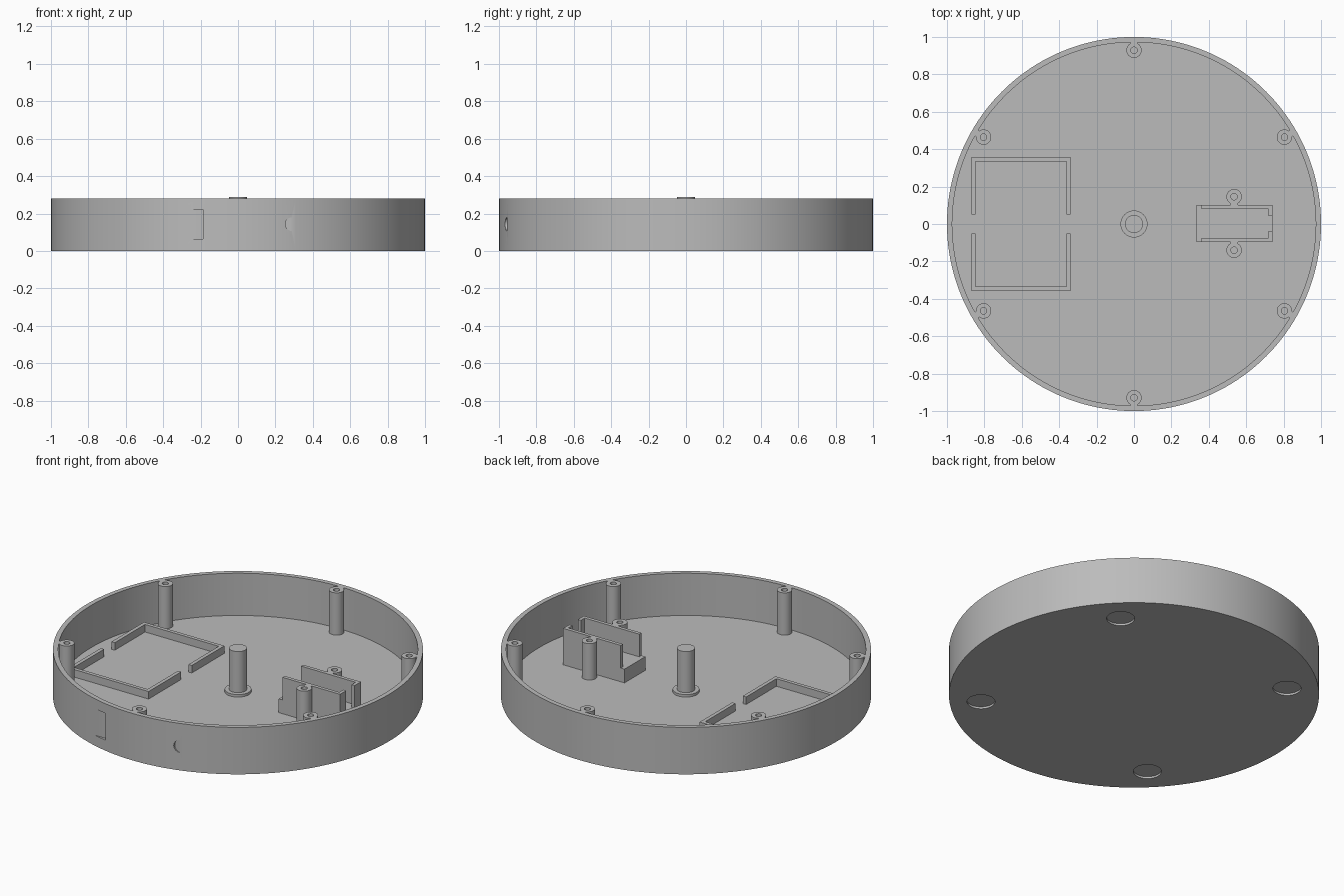
import bpy, bmesh, math
from mathutils import Matrix, Vector

if "Cube" in bpy.data.objects:
    bpy.data.objects.remove(bpy.data.objects["Cube"])

FLOOR, RIM, R_IN = 0.028, 0.28, 0.972

grey = bpy.data.materials.new("plain_grey")
grey.diffuse_color = (0.5, 0.5, 0.5, 1)
grey.use_nodes = True
grey.node_tree.nodes["Principled BSDF"].inputs["Base Color"].default_value = grey.diffuse_color


def finish(name, bm):
    bmesh.ops.recalc_face_normals(bm, faces=bm.faces)
    me = bpy.data.meshes.new(name)
    bm.to_mesh(me)
    bm.free()
    me.materials.append(grey)
    ob = bpy.data.objects.new(name, me)
    bpy.context.collection.objects.link(ob)
    return ob


def smooth(ob):
    bpy.ops.object.select_all(action='DESELECT')
    ob.select_set(True)
    bpy.context.view_layer.objects.active = ob
    bpy.ops.object.shade_smooth_by_angle(angle=math.radians(30))


def lathe(name, profile, segs, loc=(0, 0)):
    """Spin an (r, z) profile round a vertical axis at loc."""
    bm = bmesh.new()
    vs = [bm.verts.new((r, 0, z)) for r, z in profile]
    es = [bm.edges.new(p) for p in zip(vs, vs[1:])]
    bmesh.ops.spin(bm, geom=vs + es, cent=(0, 0, 0), axis=(0, 0, 1),
                   angle=math.tau, steps=segs, use_duplicate=False)
    bmesh.ops.remove_doubles(bm, verts=bm.verts, dist=1e-5)
    bmesh.ops.translate(bm, verts=bm.verts, vec=(loc[0], loc[1], 0))
    return finish(name, bm)


def box(name, x0, x1, y0, y1, z0, z1, turn=0):
    bm = bmesh.new()
    mid = Vector(((x0 + x1) / 2, (y0 + y1) / 2, (z0 + z1) / 2))
    m = (Matrix.Rotation(turn, 4, 'Z') @ Matrix.Translation(mid)
         @ Matrix.Diagonal((x1 - x0, y1 - y0, z1 - z0, 1)))
    bmesh.ops.create_cube(bm, size=1, matrix=m)
    return finish(name, bm)


def rod(name, r, depth, matrix):
    bm = bmesh.new()
    bmesh.ops.create_cone(bm, cap_ends=True, segments=48, radius1=r, radius2=r,
                          depth=depth, matrix=matrix)
    return finish(name, bm)


def prism(name, pts, z0, z1):
    """Extrude a flat outline upwards."""
    bm = bmesh.new()
    f = bm.faces.new([bm.verts.new((x, y, z0)) for x, y in pts])
    top = bmesh.ops.extrude_face_region(bm, geom=[f])["geom"]
    bmesh.ops.translate(bm, vec=(0, 0, z1 - z0),
                        verts=[g for g in top if isinstance(g, bmesh.types.BMVert)])
    return finish(name, bm)


def screw_post(name, x, y, top):
    r, h, base = 0.041, 0.017, FLOOR - 0.005
    smooth(lathe(name, [(h, base), (h, top), (r, top), (r, base)], 40, (x, y)))


# Round tray with floor and rim
tray = lathe("tray", [(0, 0), (1, 0), (1, RIM), (R_IN, RIM), (R_IN, FLOOR), (0, FLOOR)], 160)

# Recesses: feet underneath, flat slot and round dimple in the front wall
cutters = [rod("foot_cutter", 0.076, 0.024, Matrix.Translation((sx * 0.587, sy * 0.587, 0)))
           for sx in (-1, 1) for sy in (-1, 1)]
cutters.append(box("slot_cutter", -0.28, -0.187, -1.1, -0.963, 0.063, 0.222))
cutters.append(rod("dimple_cutter", 0.037, 0.1, Matrix.Translation((0.29, -1.007, 0.143))
                   @ Matrix.Rotation(math.pi / 2, 4, 'X')))
bpy.context.view_layer.objects.active = tray
for c in cutters:
    mod = tray.modifiers.new("cut", 'BOOLEAN')
    mod.operation, mod.solver, mod.object = 'DIFFERENCE', 'EXACT', c
    bpy.ops.object.modifier_apply(modifier=mod.name)
    bpy.data.objects.remove(c)
smooth(tray)

# Lid screw posts joined to the rim by short webs
for i in range(6):
    a = math.radians(30 + 60 * i)
    screw_post("lid_post", 0.929 * math.cos(a), 0.929 * math.sin(a), RIM)
    box("lid_post_web", 0.955, 0.98, -0.018, 0.018, FLOOR - 0.005, RIM, a)

# Centre pin with collar
smooth(lathe("centre_pin", [(0.072, FLOOR - 0.005), (0.072, 0.043), (0.048, 0.043),
                            (0.048, 0.288), (0, 0.288)], 48))

# Low battery frame: two U-shaped halves with a gap between
T = 0.022
for s in (-1, 1):
    y0, y1 = s * 0.05, s * 0.357
    yi = y1 - s * T
    prism("battery_frame", [(-0.87, y0), (-0.87, y1), (-0.34, y1), (-0.34, y0),
                            (-0.34 - T, y0), (-0.34 - T, yi), (-0.87 + T, yi), (-0.87 + T, y0)],
          FLOOR - 0.005, 0.073)

# Motor holder: base block, two tall walls with end lips, and side posts
YC, TOP = 0.003, 0.245
box("holder_base", 0.335, 0.74, YC - 0.098, YC + 0.098, FLOOR - 0.005, 0.11)
for s in (-1, 1):
    yo, yi, yl = YC + s * 0.098, YC + s * 0.077, YC + s * 0.04
    prism("holder_wall", [(0.36, yo), (0.74, yo), (0.74, yl), (0.72, yl),
                          (0.72, yi), (0.36, yi)], 0.105, TOP)
    screw_post("holder_post", 0.535, YC + s * 0.143, TOP)
    ya, yb = sorted((YC + s * 0.09, YC + s * 0.112))
    box("holder_post_web", 0.515, 0.555, ya, yb, FLOOR - 0.005, TOP)
